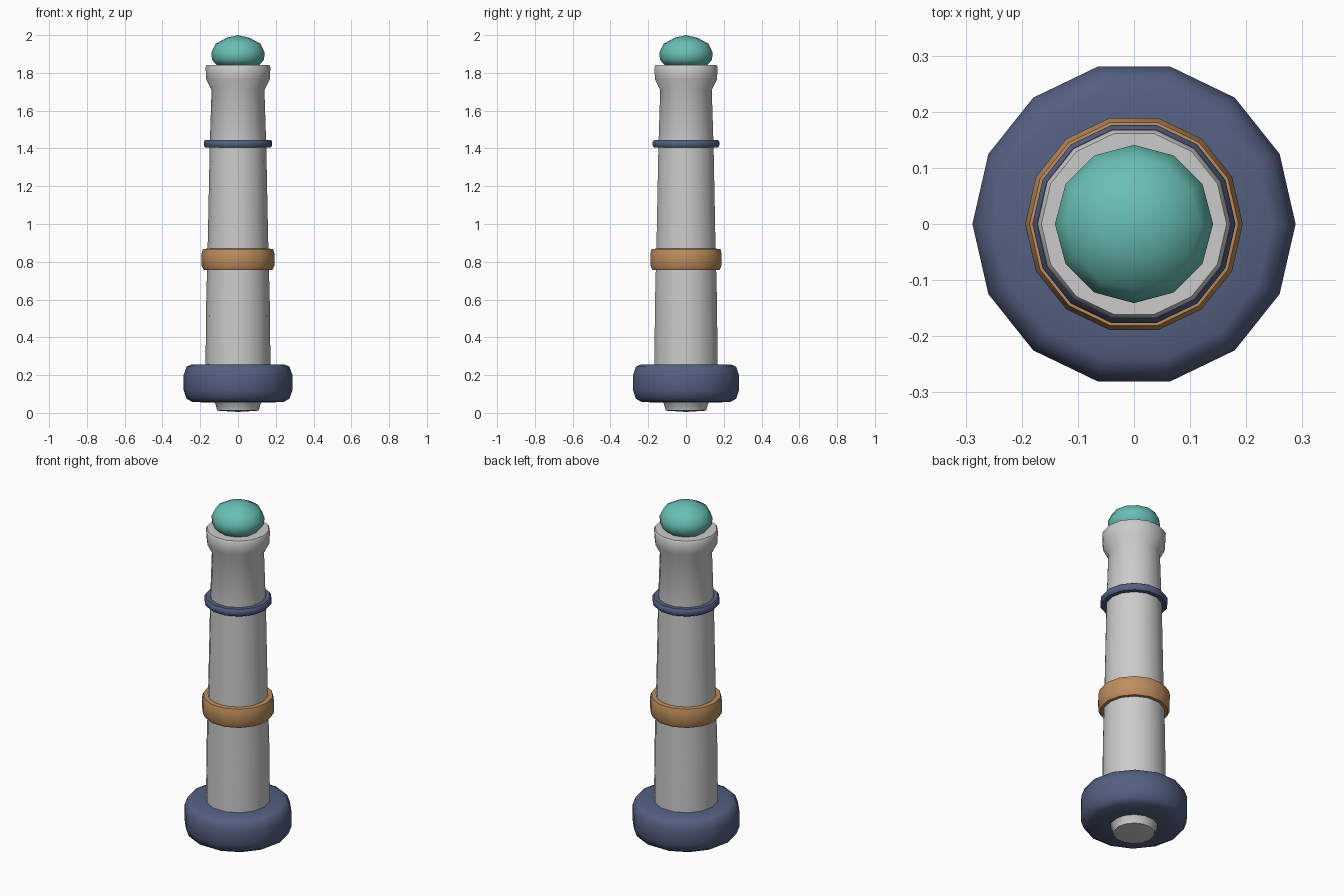
import bpy, bmesh, math

if "Cube" in bpy.data.objects:
    bpy.data.objects.remove(bpy.data.objects["Cube"])


def material(name, color):
    m = bpy.data.materials.new(name)
    m.diffuse_color = (*color, 1)
    m.use_nodes = True
    m.node_tree.nodes["Principled BSDF"].inputs["Base Color"].default_value = m.diffuse_color
    return m


NAVY = material("navy", (0.09, 0.115, 0.22))
COPPER = material("copper", (0.52, 0.27, 0.11))
TEAL = material("teal", (0.14, 0.52, 0.46))


def lathe(name, profile, sides, mat=None, closed=False, turn=0.0, angle=50):
    """Revolve (radius, z) points around z; radius 0 makes a pole."""
    bm = bmesh.new()
    rings = []
    for r, z in profile:
        if r == 0:
            rings.append([bm.verts.new((0, 0, z))] * sides)
        else:
            rings.append([bm.verts.new((r * math.cos(turn + 2 * math.pi * i / sides),
                                        r * math.sin(turn + 2 * math.pi * i / sides), z))
                          for i in range(sides)])
    pairs = list(zip(rings, rings[1:]))
    if closed:
        pairs.append((rings[-1], rings[0]))
    for a, b in pairs:
        for i in range(sides):
            j = (i + 1) % sides
            quad = list(dict.fromkeys((a[i], a[j], b[j], b[i])))
            if len(quad) > 2:
                bm.faces.new(quad)
    bmesh.ops.recalc_face_normals(bm, faces=bm.faces)
    mesh = bpy.data.meshes.new(name)
    bm.to_mesh(mesh)
    bm.free()
    ob = bpy.data.objects.new(name, mesh)
    bpy.context.collection.objects.link(ob)
    if mat:
        mesh.materials.append(mat)
    bpy.ops.object.select_all(action='DESELECT')
    ob.select_set(True)
    bpy.context.view_layer.objects.active = ob
    bpy.ops.object.shade_smooth_by_angle(angle=math.radians(angle))
    return ob


# Tapered grip with rounded butt and flared collar
lathe("grip_shaft", [(0, 0.005), (0.11, 0.012), (0.12, 0.05), (0.172, 0.10),
                     (0.172, 0.25), (0.168, 0.60), (0.159, 0.95), (0.15, 1.40),
                     (0.14, 1.71), (0.168, 1.765), (0.172, 1.83),
                     (0.165, 1.842), (0, 1.842)], 14)

# Heavy rounded foot ring, open underneath around the butt
lathe("foot_ring", [(0.115, 0.055), (0.24, 0.057), (0.272, 0.075), (0.288, 0.12),
                    (0.288, 0.20), (0.272, 0.245), (0.245, 0.256), (0.15, 0.256)],
      14, NAVY, closed=True)

# Middle and upper bands
lathe("middle_band", [(0.15, 0.757), (0.182, 0.757), (0.193, 0.78), (0.194, 0.84),
                      (0.186, 0.868), (0.15, 0.87)], 14, COPPER, closed=True)
lathe("upper_band", [(0.14, 1.405), (0.173, 1.405), (0.181, 1.415), (0.181, 1.435),
                     (0.173, 1.446), (0.14, 1.446)], 14, NAVY, closed=True)

# Faceted domed cap
lathe("cap_knob", [(0, 1.838), (0.112, 1.84), (0.138, 1.87), (0.141, 1.91),
                   (0.118, 1.955), (0.062, 1.985), (0, 2.0)], 12, TEAL)
